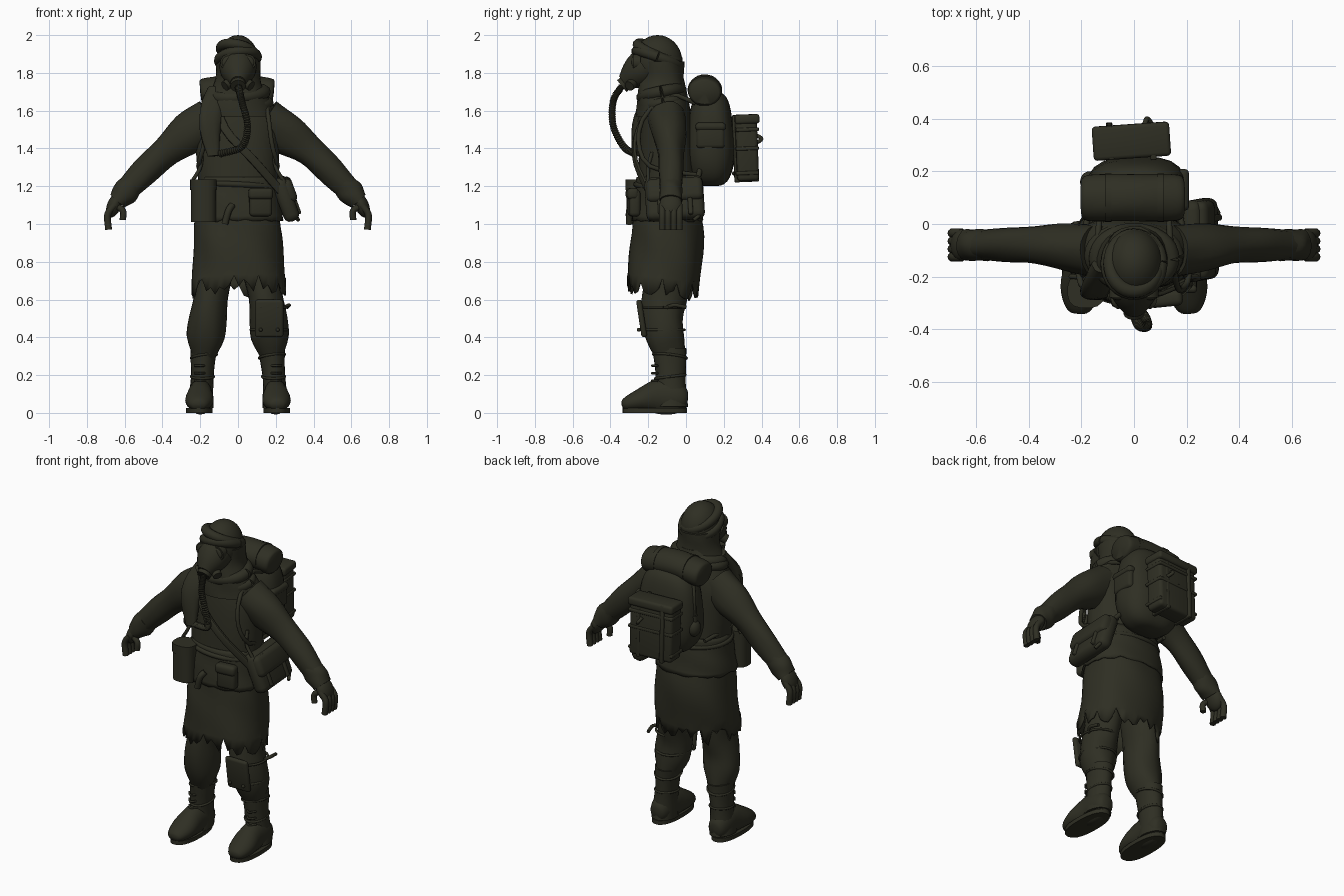
import bpy, bmesh, math, random
from mathutils import Vector, Matrix, Euler

random.seed(4)
default_cube = bpy.data.objects.get("Cube")
if default_cube:
    bpy.data.objects.remove(default_cube, do_unlink=True)

olive = bpy.data.materials.new("dark_olive")
olive.use_nodes = True
olive.diffuse_color = (.028, .028, .017, 1)
olive.node_tree.nodes["Principled BSDF"].inputs["Base Color"].default_value = olive.diffuse_color
ACROSS, DEEP, UPRIGHT = Vector((1, 0, 0)), Vector((0, 1, 0)), Vector((0, 0, 1))
BODY, HEAD, PACK = -.1, -.15, .13          # depth of the main upright axes
parts = []


def finish(name, bm):
    bmesh.ops.recalc_face_normals(bm, faces=bm.faces)
    mesh = bpy.data.meshes.new(name)
    bm.to_mesh(mesh)
    bm.free()
    mesh.materials.append(olive)
    part = bpy.data.objects.new(name, mesh)
    bpy.context.collection.objects.link(part)
    parts.append(part)
    return part


def along(keys, t):
    """Smooth value at fraction t of evenly spaced keys."""
    if len(keys) == 1:
        return keys[0]
    place = t * (len(keys) - 1)
    i = min(int(place), len(keys) - 2)
    f = place - i
    start, end = keys[i], keys[i + 1]
    before = keys[i - 1] if i else start * 2 - end
    after = keys[i + 2] if i + 2 < len(keys) else end * 2 - start
    leave, arrive = (end - before) / 2, (after - start) / 2
    bend = (end - start) * 3 - leave * 2 - arrive
    return start + leave * f + bend * f ** 2 + (leave + arrive - (end - start) * 2) * f ** 3


def loft(name, path, widths, depths=None, ref=DEEP, steps=10, sides=20, power=2,
         fold=0, dome=0, rib=0, hem=0, thick=0):
    """Sweep an oval section along a smooth path; depth is measured along ref."""
    bm = bmesh.new()
    path = [Vector(point) for point in path]
    depths = depths or widths
    side = ref
    loops = []
    for i in range(steps + 1):
        t = i / steps
        size = 1 + rib * (i % 2)
        if dome:
            t = (1 - math.cos(math.pi * t)) / 2
            size *= max(1 - abs(2 * t - 1) ** dome, 0) ** (1 / dome) + .02
        ahead = (along(path, min(t + .01, 1)) - along(path, max(t - .01, 0))).normalized()
        side = (side - ahead * side.dot(ahead)).normalized()
        wide = side.cross(ahead) * along(widths, t) * size
        deep = side * along(depths, t) * size
        loop = []
        for j in range(sides):
            angle = math.tau * j / sides
            c, s = math.cos(angle), math.sin(angle)
            reach = (abs(c) ** power + abs(s) ** power) ** (-1 / power)
            reach *= 1 + fold * (math.sin(3 * angle + 9 * t) + math.sin(7 * angle + 5 * t) / 2)
            point = along(path, t) + (wide * c + deep * s) * reach
            if i == steps:
                point.z += random.uniform(-hem, hem)
            loop.append(bm.verts.new(point))
        loops.append(loop)
    for low, high in zip(loops, loops[1:]):
        for j in range(sides):
            k = (j + 1) % sides
            bm.faces.new((low[j], low[k], high[k], high[j]))
    if not thick:
        bm.faces.new(loops[0])
        bm.faces.new(loops[-1])
    part = finish(name, bm)
    if thick:
        part.modifiers.new("thickness", "SOLIDIFY").thickness = thick


def upright(low, high, y=BODY, x=0):
    return [(x, y, low), (x, y, high)]


def box(name, centre, size, turn=(0, 0, 0), bevel=.02):
    bm = bmesh.new()
    bmesh.ops.create_cube(bm, size=1)
    bm.transform(Matrix.Diagonal((*size, 1)))
    bmesh.ops.bevel(bm, geom=bm.edges[:], offset=bevel, segments=3, profile=.5, affect='EDGES')
    bm.transform(Matrix.LocRotScale(Vector(centre), Euler(turn), None))
    finish(name, bm)


def ball(name, centre, size, turn=(0, 0, 0)):
    bm = bmesh.new()
    bmesh.ops.create_uvsphere(bm, u_segments=28, v_segments=18, radius=1)
    bm.transform(Matrix.LocRotScale(Vector(centre), Euler(turn), Vector(size)))
    finish(name, bm)


def cord(name, path, radius=.01, ref=DEEP):
    loft(name, path, [radius], ref=ref, steps=14, sides=10)


def hoop(name, centre, wide, deep, radius=.007, lean=0, roll=0):
    """Closed cord round an upright part; lean dips the back, roll lifts the left."""
    path = []
    for k in range(17):
        c, s = math.cos(math.tau * k / 16), math.sin(math.tau * k / 16)
        path.append(Vector(centre) + Vector((wide * c, deep * s, roll * c - lean * s)))
    loft(name, path, [radius], ref=UPRIGHT, steps=32, sides=10)


# Coat, belt and ragged skirt
loft("coat", upright(1, 1.76), [.22, .21, .22, .22, .09], [.17, .16, .15, .13, .09],
     sides=32, steps=16, power=2.2, fold=.015)
loft("coat_hem", upright(1.25, 1.02), [.21, .24], [.16, .19], sides=40, power=2.3, fold=.01, hem=.01, thick=.01)
loft("skirt", [(0, BODY, 1.1), (0, BODY, .9), (.005, -.125, .66)], [.22, .235, .25], [.17, .195, .19],
     sides=60, power=2.3, fold=.015, hem=.05, thick=.01)
hoop("belt", (0, BODY, 1.2), .215, .165, radius=.015, lean=.01, roll=-.01)
cord("belt_knot", [(-.03, -.28, 1.1), (-.05, -.3, 1.07), (-.07, -.3, 1)], radius=.018)

# Collar, head and wrapped cap
loft("collar", upright(1.57, 1.86, y=-.13), [.2, .16, .12, .12], [.13, .13, .12, .12], sides=28, fold=.03)
ball("head", (0, HEAD, 1.86), (.11, .13, .14))
hoop("cap_band_low", (0, HEAD, 1.875), .1, .112, radius=.028, lean=.04, roll=.01)
hoop("cap_band_high", (0, HEAD, 1.91), .09, .105, radius=.028, lean=.04, roll=-.02)
hoop("neck_scarf", (0, -.13, 1.69), .14, .1, radius=.034, lean=-.02, roll=.01)
hoop("neck_scarf_low", (0, -.12, 1.65), .16, .1, radius=.03, lean=-.02, roll=-.01)

# Breathing mask and ribbed hose
loft("mask", [(0, -.22, 1.83), (0, -.33, 1.75)], [.1, .09, .07, .04], ref=ACROSS)
outlet = Vector((0, -.34, 1.73))
loft("mask_outlet", [(0, -.29, 1.77), outlet], [.04], ref=ACROSS)
loft("hose", [outlet, (.02, -.385, 1.65), (.05, -.385, 1.52), (.02, -.33, 1.41), (-.1, -.27, 1.37)],
     [.016], ref=ACROSS, steps=90, sides=12, rib=.25)

for side, s in (("left", 1), ("right", -1)):
    # Mask lens and filter
    lens = Vector((s * .05, -.28, 1.855))
    loft(side + "_lens_rim", [lens + DEEP * .04, lens], [.044], ref=ACROSS)
    ball(side + "_lens", lens, (.035, .01, .035))
    loft(side + "_mask_filter", [(s * .04, -.28, 1.75), (s * .07, -.3, 1.73)], [.027])

    # Sleeve and gloved hand
    shoulder, elbow, wrist = Vector((s * .14, BODY, 1.56)), Vector((s * .38, -.08, 1.385)), Vector((s * .6, -.08, 1.17))
    palm = wrist + Vector((s * .055, 0, -.07))
    loft(side + "_sleeve", [shoulder, elbow, wrist], [.11, .11, .08, .075, .06],
         [.1, .09, .07, .065, .055], steps=16, fold=.03)
    loft(side + "_cuff", [elbow.lerp(wrist, .8), wrist.lerp(palm, .7)], [.06, .07, .05], [.06], fold=.02)
    ball(side + "_palm", palm, (.037, .06, .07), (0, -s * .4, 0))
    for k in range(4):
        root = palm + DEEP * (k - 1.5) * .03
        cord(side + "_finger", [root, root + Vector((s * .035, 0, -.05)), root + Vector((s * .03, 0, -.13))], radius=.018)
    root = palm - DEEP * .03
    cord(side + "_thumb", [root, root + Vector((-s * .045, -.01, -.03)), root + Vector((-s * .045, -.01, -.08))], radius=.017)

    # Trouser leg
    shin, ankle = Vector((s * .18, -.085, .3)), Vector((s * .2, -.08, .03))
    loft(side + "_trouser", [(s * .11, BODY, .95), (s * .13, BODY, .73), (s * .16, -.125, .5), shin],
         [.1, .1, .1, .09, .1, .1, .06], [.13, .12, .12, .12, .11, .1, .08], steps=18, fold=.03)

    # Laced boot
    loft(side + "_boot_shaft", [shin + UPRIGHT * .04, ankle], [.07, .06, .07], [.09, .08, .09], fold=.02)
    loft(side + "_boot_foot", [(s * .2, .01, .07), (s * .2, -.15, .085), (s * .21, -.34, .04)],
         [.07, .09, .09, .06, .04], [.06, .065, .065, .075, .06], ref=ACROSS, steps=18, dome=4)
    loft(side + "_boot_sole", upright(0, .025, y=-.165, x=s * .205), [.07], [.17], power=2.4, sides=28, steps=1)
    hoop(side + "_boot_strap", shin, .068, .088, lean=.01, roll=.01)
    hoop(side + "_ankle_strap", shin.lerp(ankle, .4), .06, .08, lean=-.01)
    for k in range(4):
        lace = ankle + Vector((0, -.1, .1 + .04 * k))
        cord(side + "_lace", [lace - ACROSS * .03 + DEEP * .03, lace, lace + ACROSS * .03 + DEEP * .03], radius=.006)

    # Pack harness
    cord(side + "_shoulder_strap", [(s * .13, .05, 1.64), (s * .14, -.08, 1.68), (s * .16, -.22, 1.57), (s * .18, -.25, 1.42),
                                    (s * .21, -.18, 1.3), (s * .17, .06, 1.26)], radius=.012, ref=ACROSS)
    cord(side + "_loose_strap", [(s * .19, -.18, 1.38), (s * .2, -.2, 1.3), (s * .24, -.2, 1.23)])

# Knee guard with straps and rivets
guard = Vector((.165, -.235, .5))
box("knee_guard", guard, (.15, .03, .2), turn=(.15, 0, 0), bevel=.014)
for drop in (-.06, .06):
    hoop("knee_guard_strap", (.165, -.12, guard.z + drop), .097, .112)
    for shift in (-.045, .045):
        ball("knee_rivet", guard + Vector((shift, -.015, drop)), (.01, .01, .01))
cord("knee_strap_end", [(.25, BODY, .56), (.27, -.06, .57), (.26, 0, .56)])

# Chest drape and cross strap
loft("shoulder_drape", [(-.11, -.16, 1.71), (-.15, -.25, 1.56), (-.13, -.27, 1.36)],
     [.05, .055, .055, .03], [.03, .02], power=2.6, fold=.06)
loft("cross_strap", [(-.12, -.17, 1.64), (-.06, -.26, 1.49), (.08, -.27, 1.34), (.23, -.2, 1.17)], [.022], [.01], power=4)

# Belt pouches
loft("canister_pouch", upright(1.01, 1.19, y=-.255, x=-.183), [.067], [.06], power=2.8)
loft("canister_lid", upright(1.18, 1.235, y=-.255, x=-.183), [.07], [.065], power=2.8, steps=2)
box("front_pouch", (.12, -.275, 1.11), (.12, .06, .14), turn=(0, 0, .1))
box("front_pouch_flap", (.12, -.285, 1.16), (.13, .06, .06), turn=(0, 0, .1))

# Hip satchel
satchel, slant = Vector((.25, -.06, 1.135)), (.06, -.35, 0)
box("satchel", satchel, (.085, .31, .24), turn=slant, bevel=.035)
box("satchel_flap", satchel + UPRIGHT * .04, (.1, .3, .13), turn=slant, bevel=.03)
for shift in (-.08, .08):
    box("satchel_strap", satchel + DEEP * shift + ACROSS * .01, (.09, .025, .2), turn=slant, bevel=.008)
cord("satchel_loose_strap", [(.27, .05, 1.08), (.3, .07, 1.05), (.32, .04, 1.02)])
cord("satchel_back_strap", [(.22, .06, 1.22), (.1, .08, 1.35), (-.05, .05, 1.5), (-.13, -.03, 1.66)], radius=.014)

# Backpack with side pocket and canteen
loft("backpack", upright(1.2, 1.7, y=PACK, x=.01), [.16, .185, .18, .16], [.11, .125, .115, .1],
     sides=28, steps=20, power=2.8, fold=.01, dome=4)
pocket = Vector((.18, PACK, 1.465))
box("pack_side_pocket", pocket, (.05, .15, .13))
box("pack_pocket_flap", pocket + UPRIGHT * .05, (.06, .16, .045))
canteen = Vector((-.17, .16, 1.38))
ball("canteen", canteen, (.035, .04, .05))
cord("canteen_cap", [canteen, canteen + UPRIGHT * .08], radius=.018)
cord("canteen_cord", [canteen, canteen + UPRIGHT * .17, (-.15, .14, 1.64)])

# Bedroll with ties
roll = Vector((0, .1, 1.715))
loft("bedroll", [roll + Vector((-.2, 0, -.02)), roll, roll + Vector((.19, 0, -.02))], [.075], [.088],
     sides=28, steps=20, fold=.01, dome=10)
for shift in (-.11, .09):
    tie = roll + ACROSS * shift - UPRIGHT * .005
    loft("bedroll_tie", [tie, tie + ACROSS * .025], [.079], [.092], sides=28, steps=1)

# Rear case with bands, lid, straps and latch
case, tilt = Vector((-.01, .315, 1.4)), (.04, 0, .07)
box("rear_case", case, (.28, .115, .345), turn=tilt)
for rise in (-.13, 0, .1):
    box("case_band", case + UPRIGHT * rise, (.29, .122, .02), turn=tilt, bevel=.006)
box("case_lid", case + UPRIGHT * .155, (.295, .13, .05), turn=tilt, bevel=.015)
for shift in (-.08, .08):
    box("case_strap", case + ACROSS * shift, (.024, .13, .355), turn=tilt, bevel=.006)
cord("case_latch", [case + Vector((.05, .06, .07)), case + Vector((.06, .085, .05)), case + Vector((.08, .06, .03))])

# Smooth cloth, crisp edges
bpy.ops.object.select_all(action='DESELECT')
for part in parts:
    part.select_set(True)
bpy.context.view_layer.objects.active = parts[0]
bpy.ops.object.shade_smooth_by_angle(angle=math.radians(40))
